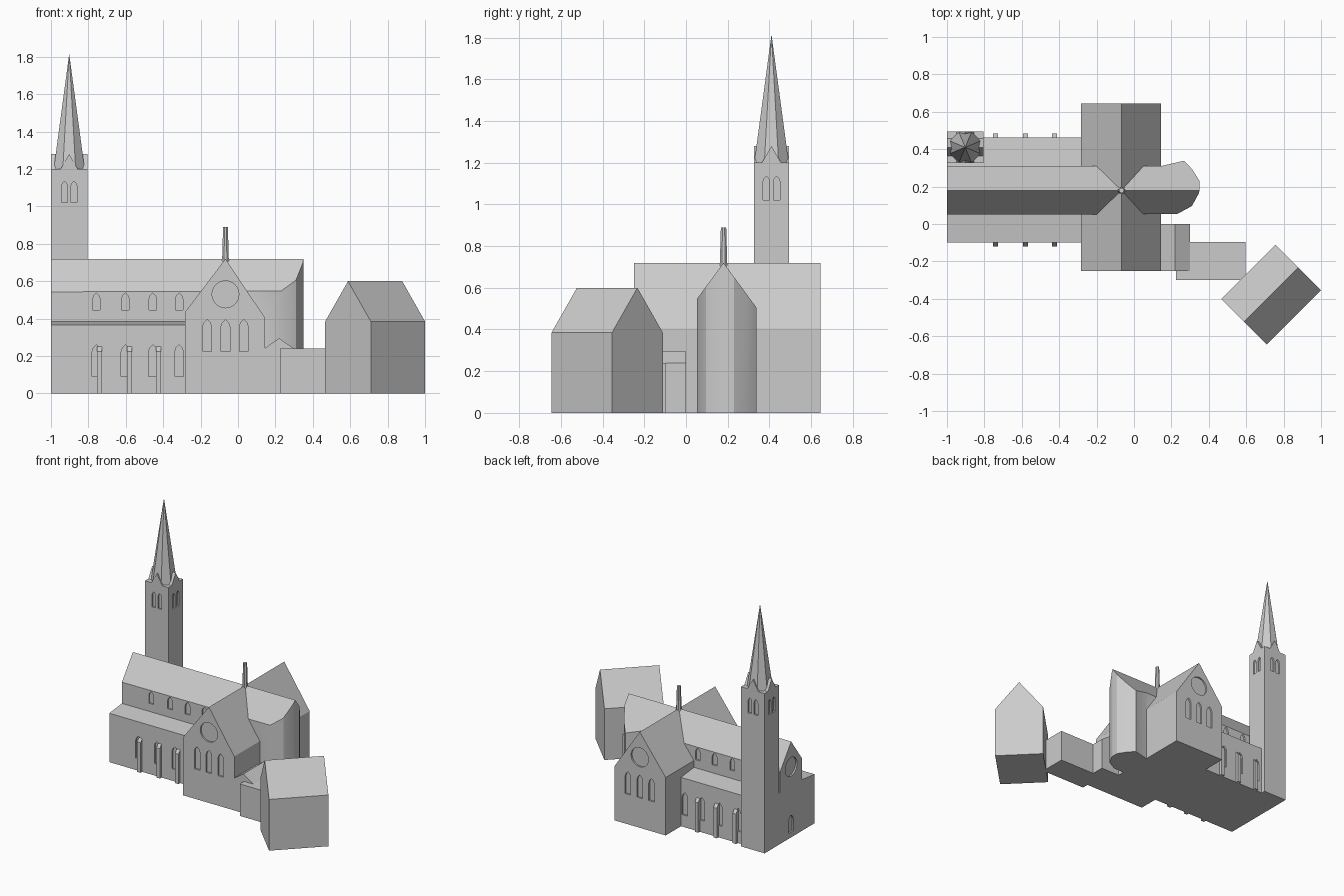
import bpy, bmesh, math

if "Cube" in bpy.data.objects:
    bpy.data.objects.remove(bpy.data.objects["Cube"])

stone = bpy.data.materials.new("grey_stone")
stone.diffuse_color = (0.6, 0.6, 0.6, 1)
stone.use_nodes = True
stone.node_tree.nodes["Principled BSDF"].inputs["Base Color"].default_value = stone.diffuse_color


def finish(name, bm):
    bmesh.ops.recalc_face_normals(bm, faces=bm.faces)
    me = bpy.data.meshes.new(name)
    bm.to_mesh(me)
    bm.free()
    me.materials.append(stone)
    ob = bpy.data.objects.new(name, me)
    bpy.context.collection.objects.link(ob)
    return ob


def add_prism(bm, profile, axis, a, b):
    """Extrude a 2D profile from a to b; the remaining axes take the profile in order."""
    place = {"x": lambda u, v, t: (t, u, v),
             "y": lambda u, v, t: (u, t, v),
             "z": lambda u, v, t: (u, v, t)}[axis]
    lo = [bm.verts.new(place(u, v, a)) for u, v in profile]
    hi = [bm.verts.new(place(u, v, b)) for u, v in profile]
    bm.faces.new(lo)
    bm.faces.new(hi[::-1])
    n = len(lo)
    for i in range(n):
        j = (i + 1) % n
        bm.faces.new((lo[i], hi[i], hi[j], lo[j]))


def prism(name, profile, axis, a, b):
    bm = bmesh.new()
    add_prism(bm, profile, axis, a, b)
    return finish(name, bm)


def rect(u0, u1, v0, v1):
    return [(u0, v0), (u1, v0), (u1, v1), (u0, v1)]


def house(u0, u1, base, eave0, eave1, ridge_u, ridge):
    return [(u0, base), (u1, base), (u1, eave1), (ridge_u, ridge), (u0, eave0)]


def cone(name, x, y, z0, z1, r0, r1):
    bm = bmesh.new()
    bmesh.ops.create_cone(bm, cap_ends=True, segments=8, radius1=r0, radius2=r1, depth=z1 - z0)
    turn, c, s = math.pi / 8, math.cos(math.pi / 8), math.sin(math.pi / 8)
    for v in bm.verts:
        px, py, pz = v.co
        v.co = (x + px * c - py * s, y + px * s + py * c, pz + (z0 + z1) / 2)
    return finish(name, bm)


def boolean(target, other, op):
    other.hide_render = True
    m = target.modifiers.new("join", "BOOLEAN")
    m.operation = op
    m.solver = "EXACT"
    m.object = other
    bpy.context.view_layer.objects.active = target
    bpy.ops.object.modifier_apply(modifier=m.name)
    bpy.data.objects.remove(other)


# Nave and polygonal choir: one plan, topped by two roof planes
RIDGE_Y, RIDGE_Z = 0.18, 0.72
plan = [(-1, 0.18), (-1, 0.05), (0.23, 0.053), (0.31, 0.096), (0.347, 0.165), (0.35, 0.18),
        (0.35, 0.23), (0.31, 0.294), (0.267, 0.338), (0.145, 0.31), (-1, 0.31)]
bm = bmesh.new()
low = [bm.verts.new((x, y, 0)) for x, y in plan]
top = [bm.verts.new((x, y, RIDGE_Z - 1.36 * abs(y - RIDGE_Y))) for x, y in plan]
bm.faces.new(low)
bm.faces.new(top[:6])
bm.faces.new(top[5:] + top[:1])
for i in range(len(plan)):
    j = (i + 1) % len(plan)
    bm.faces.new((low[i], low[j], top[j], top[i]))
church = finish("church_body", bm)

# Aisles, transept, tower and the four small tower gables
TX, TY = -0.9025, 0.41
parts = [
    prism("aisles", [(-0.1, 0), (0.463, 0), (0.463, 0.367), (0.3, 0.385), (0.06, 0.385), (-0.1, 0.367)],
          "x", -1, -0.15),
    prism("transept", house(-0.283, 0.144, 0, 0.435, 0.405, -0.067, RIDGE_Z), "y", -0.25, 0.645),
    prism("tower", rect(-1, -0.805, 0.325, 0.495), "z", 0, 1.2),
    prism("tower_gable_ns", house(TX - 0.046, TX + 0.046, 1.1, 1.2, 1.2, TX, 1.28), "y", 0.325, 0.495),
    prism("tower_gable_ew", house(TY - 0.046, TY + 0.046, 1.1, 1.2, 1.2, TY, 1.28), "x", -1, -0.805),
]
for p in parts:
    boolean(church, p, "UNION")


# Recessed windows
def lancet(c, w, z0, z1):
    h = w / 2
    return [(c - h, z0), (c + h, z0), (c + h, z1 - 0.8 * w), (c + 0.7 * h, z1 - 0.35 * w), (c, z1),
            (c - 0.7 * h, z1 - 0.35 * w), (c - h, z1 - 0.8 * w)]


def circle(c, z, r, n=24):
    return [(c + r * math.cos(2 * math.pi * i / n), z + r * math.sin(2 * math.pi * i / n)) for i in range(n)]


D = 0.012
bm = bmesh.new()


def cut(profile, axis, wall):
    add_prism(bm, profile, axis, wall - D, wall + D)


for x in (-0.757, -0.602, -0.455, -0.315):
    for wall in (0.05, 0.31):
        cut(lancet(x, 0.04, 0.445, 0.537), "y", wall)       # clerestory
    for wall in (-0.1, 0.463):
        cut(lancet(x, 0.046, 0.09, 0.26), "y", wall)        # aisle
for wall in (-0.25, 0.645):                                 # transept fronts
    cut(circle(-0.067, 0.53, 0.072), "y", wall)
    for x in (-0.165, -0.067, 0.031):
        cut(lancet(x, 0.046, 0.225, 0.395), "y", wall)
cut(circle(RIDGE_Y, 0.53, 0.07), "x", -1)                   # west front
cut(lancet(RIDGE_Y, 0.06, 0.04, 0.17), "x", -1)
for s in (-0.025, 0.025):                                   # belfry
    for wall in (0.325, 0.495):
        cut(lancet(TX + s, 0.031, 1.02, 1.135), "y", wall)
    for wall in (-1, -0.805):
        cut(lancet(TY + s, 0.031, 1.02, 1.135), "x", wall)
boolean(church, finish("window_cutter", bm), "DIFFERENCE")

# Spire and crossing turret
cone("spire", TX, TY, 1.2, 1.812, 0.0895, 0.0005)
cone("crossing_turret", -0.067, RIDGE_Y, 0.69, 0.89, 0.02, 0.014)

# Aisle buttresses with sloping tops
for side, wall, out in (("south", -0.1, -1), ("north", 0.463, 1)):
    for i, x in enumerate((-0.74, -0.58, -0.425)):
        prof = [(wall - out * 0.015, 0), (wall + out * 0.02, 0), (wall + out * 0.02, 0.225),
                (wall, 0.25), (wall - out * 0.015, 0.25)]
        prism(f"{side}_buttress_{i + 1}", prof, "x", x - 0.014, x + 0.014)

# Low passages to the hall
passage = prism("passage", house(0.14, 0.3, 0, 0.24, 0.24, 0.22, 0.295), "y", -0.25, 0)
boolean(passage, prism("passage_east", rect(0.225, 0.597, -0.3, -0.097), "z", 0, 0.24), "UNION")

# Detached hall turned by 45 degrees
hall = prism("hall", house(-0.1725, 0.1725, 0, 0.385, 0.385, 0, 0.6), "y", -0.205, 0.205)
hall.location = (0.733, -0.378, 0)
hall.rotation_euler.z = -math.pi / 4

# Smooth only the shallow choir corners
bpy.ops.object.select_all(action="DESELECT")
church.select_set(True)
bpy.context.view_layer.objects.active = church
bpy.ops.object.shade_smooth_by_angle(angle=math.radians(30))
